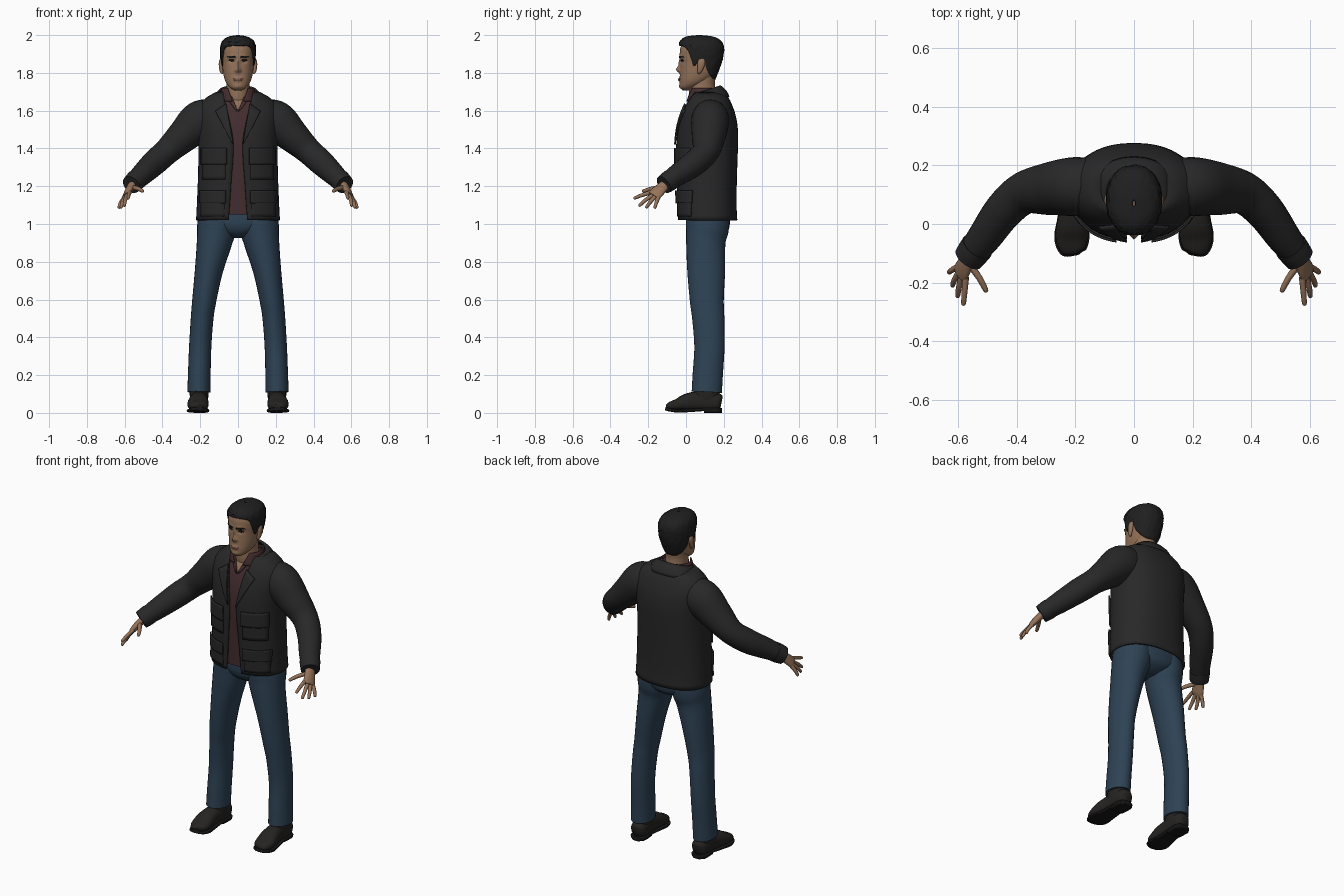
import bpy, math, random
from mathutils import Vector

if "Cube" in bpy.data.objects:
    bpy.data.objects.remove(bpy.data.objects["Cube"])

random.seed(4)


def material(name, rgb):
    m = bpy.data.materials.new(name)
    m.diffuse_color = (*rgb, 1)
    m.use_nodes = True
    m.node_tree.nodes["Principled BSDF"].inputs["Base Color"].default_value = m.diffuse_color
    return m


JACKET = material("charcoal_cloth", (.021, .021, .021))
JEANS = material("blue_denim", (.027, .055, .09))
SHIRT = material("maroon_cloth", (.058, .026, .028))
SKIN = material("skin", (.30, .17, .10))
HAIR = material("black_hair", (.014, .014, .015))
SHOE = material("black_leather", (.019, .017, .016))
SOLE = material("dark_sole", (.008, .008, .008))
LIPS = material("lips", (.20, .095, .07))
EYE = material("eye_white", (.32, .29, .26))


def sample(k, t):
    """Smooth interpolation of key rows; the first column is the parameter."""
    t = max(k[0][0], min(k[-1][0], t))
    i = max(j for j in range(len(k) - 1) if k[j][0] <= t)
    h = k[i + 1][0] - k[i][0]
    u = (t - k[i][0]) / h

    def slope(j, c):
        a, b = max(j - 1, 0), min(j + 1, len(k) - 1)
        return (k[b][c] - k[a][c]) / (k[b][0] - k[a][0])
    return [(2*u**3 - 3*u*u + 1) * k[i][c] + (u**3 - 2*u*u + u) * h * slope(i, c)
            + (3*u*u - 2*u**3) * k[i + 1][c] + (u**3 - u*u) * h * slope(i + 1, c)
            for c in range(1, len(k[0]))]


def grid(name, rows, mat, wrap=True, caps=True, thick=0, offset=-1):
    """Skin rows of points into a smooth surface."""
    n = len(rows[0])
    faces = [(r*n + c, r*n + (c+1) % n, (r+1)*n + (c+1) % n, (r+1)*n + c)
             for r in range(len(rows) - 1) for c in range(n if wrap else n - 1)]
    if caps:
        faces += [tuple(range(n))[::-1], tuple(range((len(rows)-1)*n, len(rows)*n))]
    me = bpy.data.meshes.new(name)
    me.from_pydata([tuple(p) for r in rows for p in r], [], faces)
    me.materials.append(mat)
    me.polygons.foreach_set("use_smooth", [True] * len(me.polygons))
    me.set_sharp_from_angle(angle=math.radians(50))
    ob = bpy.data.objects.new(name, me)
    bpy.context.collection.objects.link(ob)
    if thick:
        m = ob.modifiers.new("thickness", "SOLIDIFY")
        m.thickness, m.offset = thick, offset
    return ob


def ring_point(hw, yf, yb, n, th):
    s, c = math.sin(th), math.cos(th)
    return (math.copysign(abs(s) ** (2/n), s) * hw,
            (yf + yb)/2 - math.copysign(abs(c) ** (2/n), c) * (yb - yf)/2)


def body(name, keys, mat, n=2.3, rows=28, cols=48, gap=None, bump=None, thick=0):
    """Upright loft from keys (z, half width, front y, back y), optionally open in front."""
    out = []
    for r in range(rows + 1):
        z = keys[0][0] + (keys[-1][0] - keys[0][0]) * r / rows
        hw, yf, yb = sample(keys, z)
        t0 = math.asin((sample(gap, z)[0] / hw) ** (n/2)) if gap else 0
        row = []
        for c in range(cols):
            th = t0 + (2*math.pi - 2*t0) * c / (cols - 1 if gap else cols)
            x, y = ring_point(hw, yf, yb, n, th)
            if bump:
                y -= bump(x, z) * max(0, math.cos(th))
            row.append((x, y, z))
        out.append(row)
    return grid(name, out, mat, not gap, not gap, thick)


def tube(name, keys, mat, ref, n=2, steps=6, cols=20):
    """Loft along a path of keys (x, y, z, radius along ref, radius across)."""
    keys = [(i, *k) for i, k in enumerate(keys)]
    out, total = [], (len(keys) - 1) * steps
    for r in range(total + 1):
        x, y, z, ru, rv = sample(keys, r / steps)
        a, b = (sample(keys, r/steps + d)[:3] for d in (-.1, .1))
        t = (Vector(b) - Vector(a)).normalized()
        u = Vector(ref)
        u = (u - t * u.dot(t)).normalized()
        v = t.cross(u)
        row = []
        for c in range(cols):
            p, q = math.cos(2*math.pi*c/cols), math.sin(2*math.pi*c/cols)
            row.append(Vector((x, y, z)) + u * ru * math.copysign(abs(p) ** (2/n), p)
                       + v * rv * math.copysign(abs(q) ** (2/n), q))
        out.append(row)
    return grid(name, out, mat)


def patch(name, corners, mat, surf, s=1, lift=0, thick=.004, div=8):
    """Thin plate laid on a front surface; corners (x, z) run round from lower inner."""
    a, b, c, d = corners
    if s < 0:
        a, b, c, d = b, a, d, c
    rows = []
    for r in range(div + 1):
        v, row = r / div, []
        for q in range(div + 1):
            u = q / div
            x, z = ((1-v)*((1-u)*a[i] + u*b[i]) + v*((1-u)*d[i] + u*c[i]) for i in (0, 1))
            row.append((s*x, surf(s*x, z) - lift, z))
        rows.append(row)
    return grid(name, rows, mat, False, False, thick, 1)


def front(keys, n, bump=None):
    def surf(x, z):
        hw, yf, yb = sample(keys, z)
        w = max(0, 1 - min(1, abs(x)/hw) ** n)
        return (yf+yb)/2 - (yb-yf)/2 * w ** (1/n) - (bump(x, z) * w ** .5 if bump else 0)
    return surf


# jacket shell and shirt
jk = [(1.02, .222, -.045, .272), (1.1, .218, -.046, .268), (1.25, .212, -.05, .27),
      (1.4, .21, -.053, .275), (1.5, .215, -.045, .275), (1.58, .22, -.025, .262),
      (1.64, .2, 0, .24), (1.675, .16, .02, .222), (1.70, .115, .03, .195)]
gap = [(1.02, .05), (1.2, .038), (1.42, .025), (1.55, .045), (1.65, .07), (1.7, .08)]
body("jacket_body", jk, JACKET, gap=gap, thick=.012)
sk = [(max(z, 1.05), w - .016, f + .015, b - .016) for z, w, f, b in jk]
body("shirt", sk, SHIRT)
jacket, shirt = front(jk, 2.3), front(sk, 2.3)

# folded jacket collar and standing shirt collar
rows = []
for band in range(5):
    row = []
    for c in range(41):
        th = .62 + (2*math.pi - 1.24) * c / 40
        back = (1 - math.cos(th)) / 2
        k = band / 4
        hw, yf, yb, z = [p + (q - p) * k for p, q in
                         zip((.14, .005, .23, 1.625 + .05*back), (.1, .02, .183, 1.68 + .055*back))]
        out = .008 * math.sin(k * math.pi)
        row.append((*ring_point(hw + out, yf, yb + out, 2.2, th), z))
    rows.append(row)
grid("jacket_collar", rows, JACKET, False, False, .014)
body("shirt_collar", [(1.65, .1, .0, .18), (1.69, .093, .01, .17), (1.72, .086, .02, .16)],
     SHIRT, rows=6, gap=[(1.65, .03), (1.72, .055)], thick=.006)
patch("open_neck_skin", [(-.003, 1.605), (.003, 1.605), (.04, 1.69), (-.04, 1.69)],
      SKIN, shirt)

for s, side in ((-1, "right"), (1, "left")):
    # lapels, shirt facings and jacket pockets
    patch(side + "_lapel", [(.024, 1.42), (.032, 1.43), (.118, 1.595), (.062, 1.635)],
          JACKET, jacket, s, .002, .009)
    patch(side + "_shirt_facing", [(.003, 1.595), (.02, 1.61), (.075, 1.69), (.038, 1.695)],
          SHIRT, shirt, s, 0, .007)
    for label, x0, x1, z0, z1, zf in (("chest", .065, .185, 1.235, 1.39, 1.315),
                                      ("lower", .07, .195, 1.04, 1.165, 1.11)):
        patch(f"{side}_{label}_pocket", [(x0, z0), (x1, z0), (x1, z1), (x0, z1)],
              JACKET, jacket, s, -.002, .009)
        patch(f"{side}_{label}_flap", [(x0-.006, zf), (x1+.006, zf), (x1+.006, z1+.012),
                                       (x0-.006, z1+.012)], JACKET, jacket, s, .006, .008)

    # sleeve and cuff
    tube(side + "_sleeve", [(s*x, y, z, a, b) for x, y, z, a, b in (
        (.12, .13, 1.565, .09, .09), (.2, .128, 1.545, .108, .1), (.29, .12, 1.465, .088, .09),
        (.375, .105, 1.385, .07, .073), (.445, .045, 1.322, .068, .066),
        (.51, -.045, 1.26, .058, .058), (.562, -.112, 1.212, .046, .048))], JACKET, (0, 0, 1), cols=28)
    tube(side + "_cuff", [(s*.535, -.078, 1.237, .055, .057), (s*.55, -.098, 1.222, .054, .055),
                          (s*.565, -.118, 1.208, .05, .052)], JACKET, (0, 0, 1), cols=28)

    # hand with four fingers and a thumb
    across = (s*.05, .115, -.05)
    tube(side + "_palm", [(s*.55, -.098, 1.22, .026, .022), (s*.571, -.13, 1.19, .032, .02),
                          (s*.586, -.157, 1.163, .037, .017), (s*.595, -.172, 1.148, .034, .012)],
         SKIN, across)
    digits = {"index_finger": ((.574, -.182, 1.168), (.578, -.232, 1.153), (.582, -.278, 1.135)),
              "middle_finger": ((.586, -.172, 1.155), (.597, -.215, 1.126), (.602, -.25, 1.094)),
              "ring_finger": ((.595, -.16, 1.148), (.612, -.19, 1.115), (.62, -.213, 1.084)),
              "little_finger": ((.601, -.146, 1.142), (.622, -.158, 1.11), (.632, -.166, 1.082)),
              "thumb": ((.562, -.135, 1.195), (.527, -.185, 1.186), (.502, -.232, 1.172))}
    for label, (p, q, e) in digits.items():
        p, q, e = (Vector((s*v[0], v[1], v[2])) for v in (p, q, e))
        r = .011 if label == "thumb" else .01
        tube(f"{side}_{label}", [(*p, r*1.15, r*1.15), (*q, r, r),
                                 (*q.lerp(e, .85), r*.8, r*.8), (*e, r*.25, r*.25)],
             SKIN, across, steps=4, cols=12)

    # trouser leg
    tube(side + "_trouser_leg", [(s*x, y, z, a, b) for x, y, z, a, b in (
        (.207, .11, .11, .061, .08), (.205, .115, .2, .06, .08), (.2, .124, .35, .059, .08),
        (.19, .118, .5, .06, .085), (.178, .11, .6, .064, .09), (.155, .107, .75, .074, .1),
        (.126, .105, .9, .093, .104), (.113, .113, .98, .104, .114), (.105, .115, 1.07, .1, .115))],
         JEANS, (1, 0, 0), cols=28)

    # shoe upper, ankle, sole and heel
    tube(side + "_shoe", [(s*x, y, z, a, b) for x, y, z, a, b in (
        (.207, -.1, .032, .022, .012), (.21, -.085, .036, .044, .022), (.212, -.045, .043, .056, .032),
        (.21, .0, .055, .053, .045), (.206, .06, .062, .046, .052), (.204, .13, .06, .047, .052),
        (.203, .172, .058, .042, .045), (.203, .188, .055, .022, .03))], SHOE, (1, 0, 0), n=2.4)
    tube(side + "_shoe_ankle", [(s*.205, .105, .05, .045, .075), (s*.206, .108, .1, .05, .07),
                                (s*.206, .11, .13, .05, .07)], SHOE, (1, 0, 0))
    tube(side + "_shoe_sole", [(s*x, y, z, a, .009) for x, y, z, a in (
        (.207, -.106, .022, .022), (.21, -.09, .017, .048), (.212, -.045, .011, .06),
        (.209, .02, .013, .052), (.205, .09, .018, .046), (.203, .17, .018, .045),
        (.203, .191, .018, .022))], SOLE, (1, 0, 0), n=4)
    tube(side + "_shoe_heel", [(s*.204, .095, .011, .044, .011), (s*.203, .165, .011, .046, .011),
                               (s*.203, .19, .011, .024, .011)], SOLE, (1, 0, 0), n=4)

# trouser seat
body("trouser_seat", [(.925, .03, .06, .16), (.955, .11, .02, .215), (1.0, .185, .002, .232),
                      (1.09, .195, .002, .235)], JEANS, rows=14)

# neck and head with sculpted face
tube("neck", [(0, .1, 1.6, .07, .07), (0, .088, 1.68, .063, .072), (0, .085, 1.74, .06, .068),
              (0, .09, 1.79, .062, .068)], SKIN, (1, 0, 0), cols=28)
BUMPS = [(0, 1.818, .011, .016, .021), (0, 1.85, .009, .022, .009), (.013, 1.812, .007, .008, .006),
         (.034, 1.862, .017, .011, -.008), (.03, 1.889, .022, .009, .004),
         (0, 1.765, .022, .011, .007), (0, 1.728, .02, .012, .005)]


def face(x, z):
    return sum(a * math.exp(-((abs(x) - bx)/sx)**2 - ((z - bz)/sz)**2)
               for bx, bz, sx, sz, a in BUMPS)


hk = [(1.708, .02, -.018, .02), (1.722, .042, -.03, .05), (1.75, .064, -.033, .11),
      (1.79, .077, -.032, .155), (1.85, .084, -.03, .18), (1.89, .086, -.033, .187),
      (1.93, .084, -.03, .187), (1.965, .066, -.012, .165), (1.985, .03, .03, .12)]
body("head", hk, SKIN, 2.2, 64, 96, bump=face)
skin = front(hk, 2.2, face)

# eyes, brows, ears and mouth
for s, side in ((-1, "right"), (1, "left")):
    patch(side + "_eye", [(.022, 1.857), (.045, 1.857), (.043, 1.866), (.024, 1.866)],
          EYE, skin, s, 0, .003)
    patch(side + "_iris", [(.03, 1.857), (.038, 1.857), (.039, 1.866), (.029, 1.866)],
          HAIR, skin, s, .002, .003)
    patch(side + "_eyelid", [(.02, 1.865), (.048, 1.864), (.046, 1.87), (.022, 1.87)],
          HAIR, skin, s, 0, .005)
    patch(side + "_eyebrow", [(.013, 1.88), (.056, 1.882), (.053, 1.89), (.014, 1.888)],
          HAIR, skin, s, 0, .004)
    tube(side + "_ear", [(s*.082, .066, 1.795, .004, .004), (s*.088, .072, 1.81, .009, .012),
                         (s*.092, .08, 1.845, .01, .02), (s*.09, .083, 1.868, .008, .017),
                         (s*.087, .083, 1.878, .003, .006)], SKIN, (1, 0, 0))
patch("mouth", [(-.016, 1.758), (.016, 1.758), (.026, 1.769), (-.026, 1.769)],
      LIPS, skin, 1, 0, .002)

# short hair with a shaped hairline and slight roughness
cap = [(1.755, .066, -.02, .15), (1.8, .081, -.022, .168), (1.86, .09, -.03, .19),
       (1.92, .094, -.036, .2), (1.955, .089, -.036, .194), (1.98, .071, -.02, .172),
       (1.994, .042, .01, .135), (2.0, .006, .06, .08)]
line = [(0, 1.945), (30, 1.943), (52, 1.925), (64, 1.87), (72, 1.835), (82, 1.855), (96, 1.87),
        (108, 1.82), (140, 1.775), (180, 1.763)]
rows = []
for r in range(25):
    row = []
    for c in range(72):
        a = c * 5
        z0 = sample(line, min(a, 360 - a))[0]
        z = z0 + (2 - z0) * (1 - (1 - r/24) ** 1.7)
        hw, yf, yb = sample(cap, z)
        g = random.uniform(-.002, .003) if 0 < r < 23 else 0
        row.append((*ring_point(hw + g, yf - g, yb + g, 2.2, math.radians(a)), z))
    rows.append(row)
hair = grid("hair", rows, HAIR, True, False, .012)
